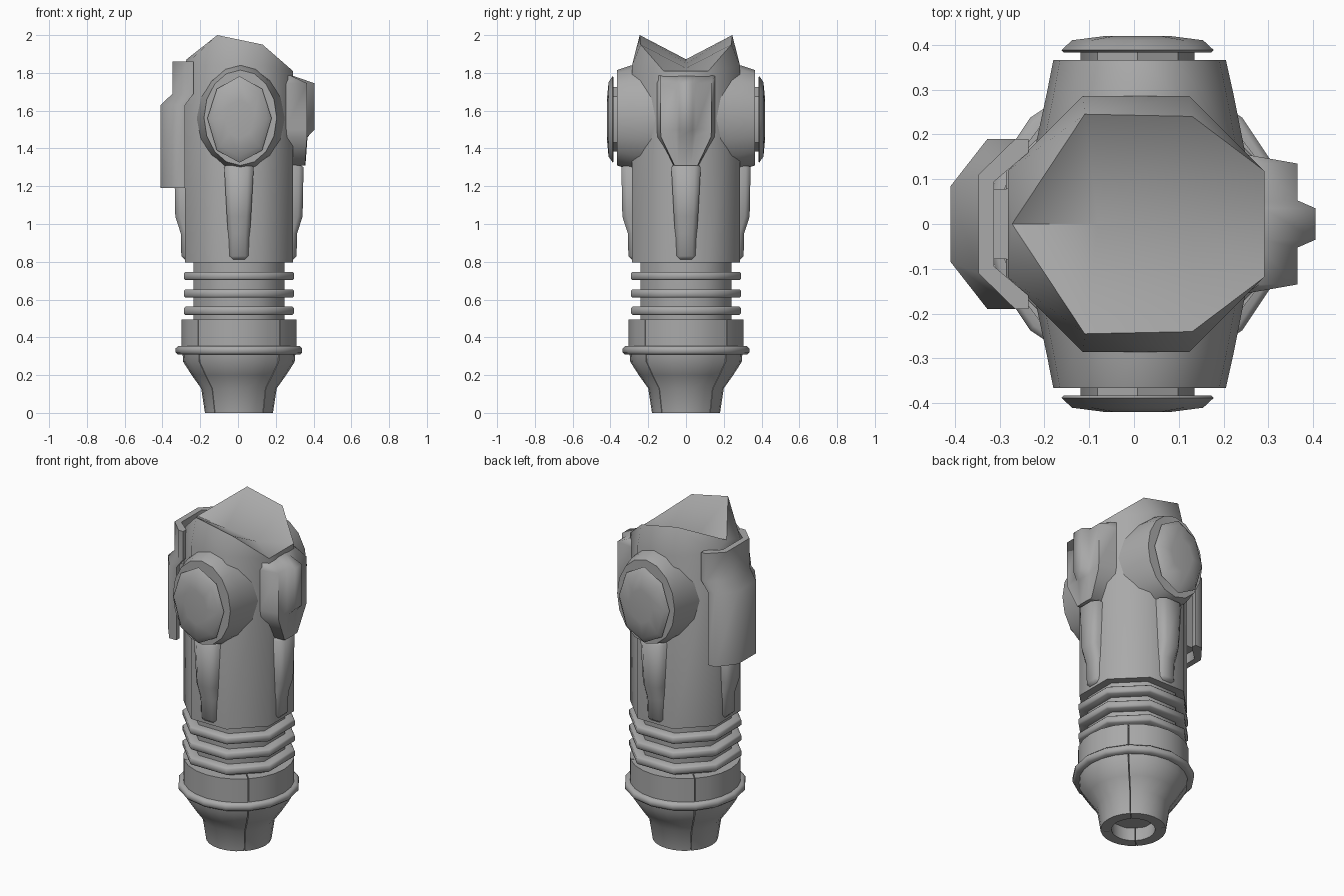
import bpy, bmesh, math
from mathutils import Matrix, Vector

if "Cube" in bpy.data.objects:
    bpy.data.objects.remove(bpy.data.objects["Cube"])

metal = bpy.data.materials.new("grey_metal")
metal.diffuse_color = (0.4, 0.4, 0.4, 1)
metal.use_nodes = True
metal.node_tree.nodes["Principled BSDF"].inputs["Base Color"].default_value = metal.diffuse_color
CX = 0.005  # axis of the column
EIGHTH = math.pi / 8
FLAT = 1 / math.cos(EIGHTH)  # flat-to-corner ratio of an octagon


def make(name, bm, angle=40):
    bmesh.ops.remove_doubles(bm, verts=bm.verts, dist=1e-5)
    bmesh.ops.recalc_face_normals(bm, faces=bm.faces)
    me = bpy.data.meshes.new(name)
    bm.to_mesh(me)
    bm.free()
    ob = bpy.data.objects.new(name, me)
    bpy.context.collection.objects.link(ob)
    me.materials.append(metal)
    bpy.ops.object.select_all(action='DESELECT')
    ob.select_set(True)
    bpy.context.view_layer.objects.active = ob
    bpy.ops.object.shade_smooth_by_angle(angle=math.radians(angle))
    return ob


def loft(name, rings, closed=False, angle=40, turn=0):
    """Skin a list of equal-length point rings; closed joins last to first."""
    bm = bmesh.new()
    rot = Matrix.Rotation(turn, 3, 'Z')
    vs = [[bm.verts.new(rot @ Vector(p)) for p in r] for r in rings]
    n = len(vs[0])
    pairs = list(zip(vs, vs[1:])) + ([(vs[-1], vs[0])] if closed else [])
    for a, b in pairs:
        for i in range(n):
            bm.faces.new((a[i], a[(i + 1) % n], b[(i + 1) % n], b[i]))
    if not closed:
        bm.faces.new(vs[0])
        bm.faces.new(vs[-1])
    return make(name, bm, angle)


def revolve(name, profile, sides, start=0.0, sweep=math.tau, angle=40, k=1.0):
    """Turn a closed (radius, z) profile about the column axis."""
    full = abs(sweep - math.tau) < 1e-6
    rings = []
    for i in range(sides if full else sides + 1):
        a = start + sweep * i / sides
        rings.append([(CX + r * k * math.cos(a), r * k * math.sin(a), z)
                      for r, z in profile])
    return loft(name, rings, closed=full, angle=angle)


# Nozzle petals and collar quarters, parted by narrow seams at the diagonals
petal = [(0.18, 0), (0.20, 0.13), (0.25, 0.20), (0.295, 0.27), (0.30, 0.33),
         (0.24, 0.33), (0.22, 0.27), (0.13, 0.13), (0.12, 0)]
collar = [(0.305, 0.34), (0.305, 0.495), (0.22, 0.495), (0.22, 0.34)]
gap = math.radians(0.5)
for q in range(4):
    s = math.radians(45 + 90 * q) + gap
    revolve("nozzle_petal", petal, 6, s, math.pi / 2 - 2 * gap)
    revolve("collar_quarter", collar, 6, s, math.pi / 2 - 2 * gap)

# Rounded flange between nozzle and collar
revolve("flange_ring", [(0.28, 0.31), (0.322, 0.308), (0.335, 0.32), (0.335, 0.342),
                        (0.322, 0.354), (0.28, 0.352)], 16, angle=60)

# Eight-sided neck and its three ribs
revolve("neck_core", [(0.001, 0.08), (0.12, 0.08), (0.13, 0.12), (0.225, 0.33),
                      (0.24, 0.48), (0.24, 0.82), (0.001, 0.82)], 8, EIGHTH,
        angle=50, k=FLAT)
for z in (0.54, 0.632, 0.725):
    revolve("neck_rib", [(0.23, z - 0.022), (0.283, z - 0.022), (0.291, z - 0.014),
                         (0.291, z + 0.014), (0.283, z + 0.022), (0.23, z + 0.022)],
            8, EIGHTH, angle=60, k=FLAT)

# Main barrel: eight sided, with a notched, slanting crown
bm = bmesh.new()


def ring(z):
    return [bm.verts.new((CX + 0.286 * FLAT * math.cos(EIGHTH * (2 * i + 1)),
                          0.286 * FLAT * math.sin(EIGHTH * (2 * i + 1)), z))
            for i in range(8)]


low, mid = ring(0.795), ring(1.84)
for i in range(8):
    j = (i + 1) % 8
    bm.faces.new((low[i], low[j], mid[j], mid[i]))
bm.faces.new(low)
mid[0].co.z = mid[7].co.z = 1.81
# crown corners, one side mirrored to the other
half = [(0.13, 0.24, 1.95), (-0.11, 0.245, 2.0)]
up = [bm.verts.new(p) for p in half]
dn = [bm.verts.new((x, -y, z)) for x, y, z in half]
tip = bm.verts.new((-0.272, 0, 1.872))
dip = [bm.verts.new((0.13, 0, 1.825)), bm.verts.new((-0.08, 0, 1.85))]
bm.faces.new((mid[3], mid[4], tip))
bm.faces.new((mid[0], mid[7], dip[0]))
for (b, c), m in ((up, mid[:4]), (dn, mid[:3:-1])):
    for f in ((m[0], m[1], b), (m[1], m[2], c, b), (m[2], m[3], c), (m[3], tip, c),
              (m[0], b, dip[0]), (b, c, dip[1], dip[0]), (c, tip, dip[1])):
        bm.faces.new(f)
make("barrel", bm, 60)


# Tapering round side hubs, their caps and the cap stems
def hub_ring(y, x0, x1, z0, z1):
    pts = []
    for i in range(16):
        a = i * math.pi / 8
        pts.append(((x0 + x1) / 2 + (x1 - x0) / 2 * math.cos(a), y,
                    (z0 + z1) / 2 + (z1 - z0) / 2 * math.sin(a)))
    return pts


cap_shape = [(0, 0.228), (0.12, 0.16), (0.17, 0.005), (0.12, -0.165),
             (0, -0.23), (-0.12, -0.165), (-0.17, 0.005), (-0.12, 0.16)]


def cap_ring(y, k):
    return [(0.008 + x * k, y, 1.555 + z * k) for x, z in cap_shape]


for s in (1, -1):
    loft("side_hub", [hub_ring(s * 0.15, -0.225, 0.25, 1.27, 1.845),
                      hub_ring(s * 0.29, -0.195, 0.222, 1.285, 1.84),
                      hub_ring(s * 0.366, -0.18, 0.205, 1.31, 1.815)])
    loft("cap_stem", [cap_ring(s * 0.36, 0.75), cap_ring(s * 0.39, 0.75)])
    loft("hub_cap", [cap_ring(s * 0.383, 0.97), cap_ring(s * 0.388, 1.0),
                     cap_ring(s * 0.41, 0.86), cap_ring(s * 0.419, 0.45)], angle=50)


# Four tapering struts around the barrel (outward direction is +x before turning)
def strut_ring(z, out, w):
    return [(0.24, -w, z), (out - 0.025, -w, z), (out, -w * 0.6, z),
            (out, w * 0.6, z), (out - 0.025, w, z), (0.24, w, z)]


for q in range(4):
    st = loft("strut", [strut_ring(0.81, 0.285, 0.05), strut_ring(0.83, 0.305, 0.055),
                        strut_ring(0.95, 0.308, 0.058), strut_ring(1.04, 0.337, 0.064),
                        strut_ring(1.30, 0.342, 0.078), strut_ring(1.325, 0.31, 0.055)],
              angle=65, turn=q * math.pi / 2)
    st.location.x = CX


# Ribbed block on the right
def block_ring(z, w, out, rib):
    r = min(0.035, w * 0.4)
    return [(0.25, -w, z), (out, -w * 0.87, z), (out, -r * 1.5, z), (rib, -r, z),
            (rib, r, z), (out, r * 1.5, z), (out, w * 0.87, z), (0.25, w, z)]


loft("ribbed_block", [block_ring(1.31, 0.07, 0.355, 0.357),
                      block_ring(1.46, 0.152, 0.365, 0.368),
                      block_ring(1.50, 0.155, 0.365, 0.405),
                      block_ring(1.745, 0.155, 0.365, 0.405),
                      block_ring(1.785, 0.155, 0.28, 0.29)], angle=75)


# Curved guard shell on the left, stepping outward below
def guard_ring(z, dx, w, rear):
    outer = [(rear, 0.19), (-0.265 + dx, 0.19), (-0.347 + dx, w)]
    inner = [(-0.312 + dx, w - 0.015), (rear, 0.16)]
    pts = outer + [(x, -y) for x, y in reversed(outer)]
    pts += [(x, -y) for x, y in reversed(inner)] + inner
    return [(x, y, z) for x, y in pts]


loft("guard_shell", [guard_ring(1.19, -0.062, 0.085, -0.28),
                     guard_ring(1.63, -0.062, 0.085, -0.28),
                     guard_ring(1.69, 0, 0.11, -0.235),
                     guard_ring(1.86, 0, 0.11, -0.235)], angle=60)

# Mount joining the guard to the barrel
loft("guard_mount", [[(x, y, z) for x, y in ((-0.38, -0.075), (-0.25, -0.08),
                                             (-0.25, 0.08), (-0.38, 0.075))]
                     for z in (1.25, 1.60)])
